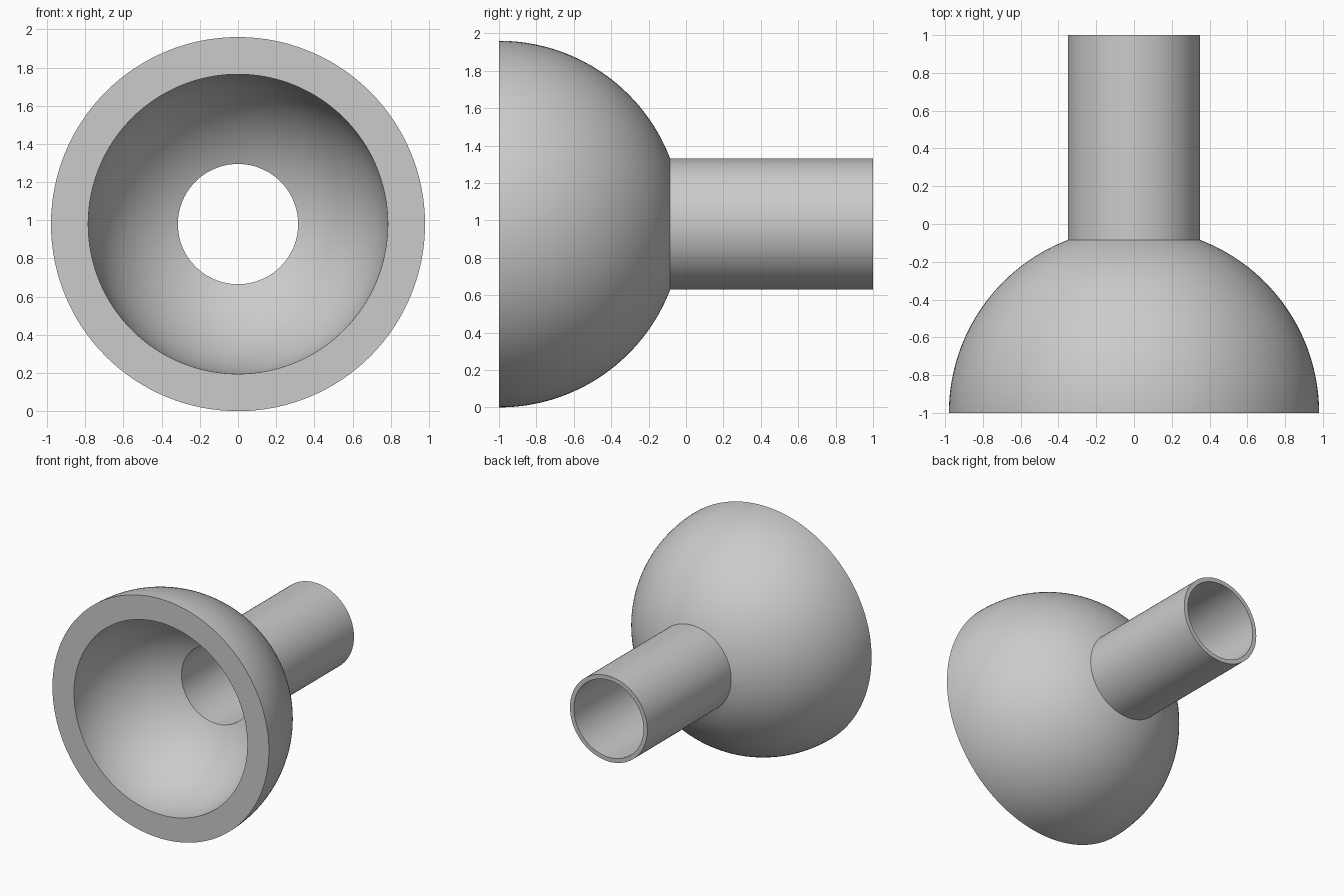
import bpy
import bmesh
from math import asin, cos, sin, pi, sqrt, radians

cube = bpy.data.objects.get("Cube")
if cube:
    bpy.data.objects.remove(cube, do_unlink=True)

SEGMENTS = 128
BOWL_OUT, BOWL_IN = 0.98, 0.785   # bowl radii
PIPE_OUT, PIPE_IN = 0.35, 0.315   # pipe radii
FRONT, BACK = -1.0, 1.0

grey = bpy.data.materials.new("light_grey")
grey.use_nodes = True
colour = (0.6, 0.6, 0.6, 1.0)
grey.diffuse_color = colour
grey.node_tree.nodes["Principled BSDF"].inputs["Base Color"].default_value = colour


def lathe(name, profile):
    """Turn a (radius, y) profile around the y axis of the model."""
    bm = bmesh.new()
    rings = []
    for r, y in profile:
        angles = [2 * pi * i / SEGMENTS for i in range(SEGMENTS)]
        rings.append([bm.verts.new((r * cos(a), y, BOWL_OUT + r * sin(a))) for a in angles])
    for near, far in zip(rings, rings[1:]):
        for i in range(SEGMENTS):
            j = (i + 1) % SEGMENTS
            bm.faces.new((near[i], near[j], far[j], far[i]))
    mesh = bpy.data.meshes.new(name)
    bm.to_mesh(mesh)
    bm.free()
    mesh.materials.append(grey)
    obj = bpy.data.objects.new(name, mesh)
    bpy.context.collection.objects.link(obj)
    bpy.ops.object.select_all(action='DESELECT')
    obj.select_set(True)
    bpy.context.view_layer.objects.active = obj
    bpy.ops.object.shade_smooth_by_angle(angle=radians(30))
    return obj


def arc(radius, hole, steps=40):
    """Quarter arc from the pipe opening to the flat rim."""
    start = asin(hole / radius)
    angles = [start + (pi / 2 - start) * i / steps for i in range(steps + 1)]
    return [(radius * sin(a), FRONT + radius * cos(a)) for a in angles]


# Thick hemispherical bowl with a flat front rim
lathe("bowl", arc(BOWL_OUT, PIPE_OUT) + arc(BOWL_IN, PIPE_IN)[::-1])

# Hollow pipe, its bore running through the bowl wall
lathe("pipe", [
    (PIPE_IN, FRONT + sqrt(BOWL_IN ** 2 - PIPE_IN ** 2)),
    (PIPE_IN, BACK),
    (PIPE_OUT, BACK),
    (PIPE_OUT, FRONT + sqrt(BOWL_OUT ** 2 - PIPE_OUT ** 2)),
])
